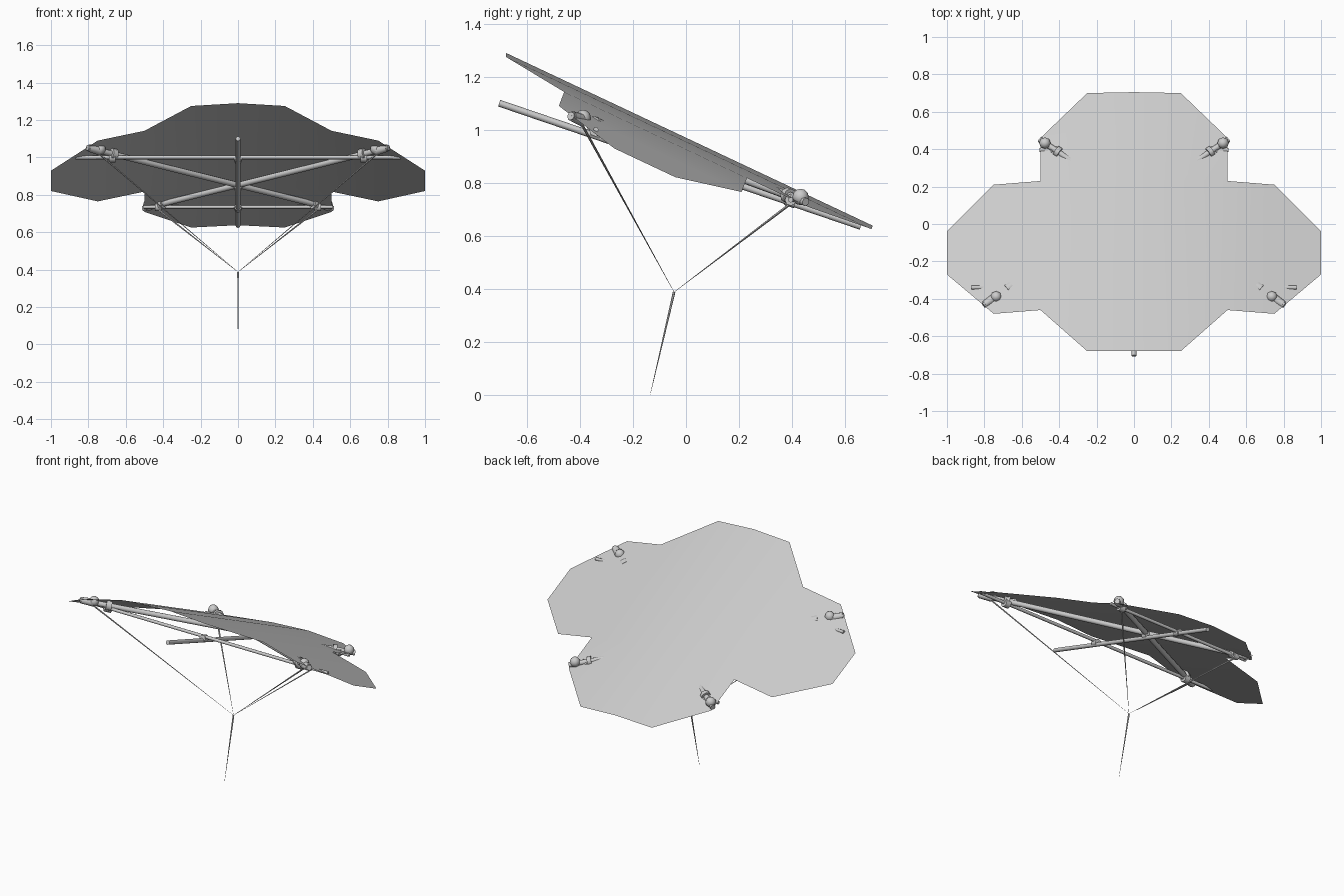
import bpy
import bmesh
from mathutils import Vector

cube = bpy.data.objects.get("Cube")
if cube:
    bpy.data.objects.remove(cube)

grey = bpy.data.materials.new("plain_grey")
grey.use_nodes = True
grey.diffuse_color = (0.6, 0.6, 0.6, 1)
grey.node_tree.nodes["Principled BSDF"].inputs["Base Color"].default_value = grey.diffuse_color


def finish(name, bm, angle):
    mesh = bpy.data.meshes.new(name)
    bm.to_mesh(mesh)
    bm.free()
    mesh.materials.append(grey)
    obj = bpy.data.objects.new(name, mesh)
    bpy.context.collection.objects.link(obj)
    bpy.ops.object.select_all(action="DESELECT")
    obj.select_set(True)
    bpy.context.view_layer.objects.active = obj
    bpy.ops.object.shade_smooth_by_angle(angle=angle)
    return obj


def rod(name, start, end, r1, r2=None, sides=8):
    """Straight or tapered pole between two points."""
    a, b = Vector(start), Vector(end)
    bm = bmesh.new()
    bmesh.ops.create_cone(bm, cap_ends=True, segments=sides, radius1=r1,
                          radius2=r1 if r2 is None else r2, depth=(b - a).length)
    bm.transform((b - a).to_track_quat("Z", "Y").to_matrix().to_4x4())
    bmesh.ops.translate(bm, verts=bm.verts, vec=(a + b) / 2)
    return finish(name, bm, 0.8)


def knot(name, centre, size):
    bm = bmesh.new()
    bmesh.ops.create_uvsphere(bm, u_segments=8, v_segments=6, radius=size)
    bmesh.ops.translate(bm, verts=bm.verts, vec=centre)
    return finish(name, bm, 0.8)


def along(a, b, t):
    return Vector(a).lerp(Vector(b), t)


# Arched sail: (x, sideways droop, front y, back y) for each column
columns = [(0, 0, -.68, .705), (.25, .015, -.68, .70), (.5, .044, -.46, .46),
           (.75, .106, -.48, .21), (1, .168, -.27, -.04)]
STEP = .23
bm = bmesh.new()
grid = {}
for x, droop, front, back in columns:
    for side in (-1, 1):
        rows = (front, STEP, back) if x <= .5 else (front, back)
        if x == 0 and side == 1:
            grid[0, 1] = grid[0, -1]
            continue
        grid[x, side] = [bm.verts.new((side * x, y, 1.29 - .471 * (y + .68) - droop))
                         for y in rows]
for inner, outer in zip(columns, columns[1:]):
    for side in (-1, 1):
        p, q = grid[inner[0], side], grid[outer[0], side]
        for i in range(min(len(p), len(q)) - 1):
            face = [p[i], q[i], q[i + 1], p[i + 1]]
            bm.faces.new(face if side == 1 else face[::-1])
finish("sail", bm, 0.8)

# Long spine pole under the sail
SPINE = ((0, -.705, 1.10), (0, .66, .635))
rod("spine", *SPINE, .013)

# Level cross bars
rod("front_cross_bar", (-.87, -.34, 1.0), (.87, -.34, 1.0), .010)
rod("back_cross_bar", (-.505, .395, .735), (.505, .395, .735), .010)

# Lashings where poles cross the spine
for name, y, z in (("front", -.34, .988), ("middle", .11, .838), ("back", .395, .73)):
    rod(name + "_spine_lashing", (0, y - .018, z + .006), (0, y + .018, z - .006), .021)

BRIDLE = (0, -.045, .387)
for side, word in ((1, "left"), (-1, "right")):
    # Diagonal pole from a front corner to the opposite back corner
    a, b = (side * .805, -.435, 1.052), (-side * .505, .452, .727)
    rod(word + "_diagonal_pole", a, b, .016)

    # Bindings and knots near both pole ends
    rod(word + "_front_tip_sleeve", along(a, b, .005), along(a, b, .05), .020, .025)
    knot(word + "_front_knot", along(a, b, .052) + Vector((0, 0, .010)), .030)
    rod(word + "_front_lashing", along(a, b, .095), along(a, b, .115), .031)
    rod(word + "_back_lashing", along(a, b, .918), along(a, b, .933), .029)
    knot(word + "_back_knot", along(a, b, .978) + Vector((0, 0, .012)), .031)
    rod(word + "_front_bar_binding", (side * .69, -.34, 1.0), (side * .655, -.34, 1.0), .026)
    rod(word + "_back_bar_binding", (side * .445, .395, .735), (side * .41, .395, .735), .022)

    # Bridle lines tapering to the meeting point
    rod(word + "_front_line", along(a, b, .05) - Vector((0, 0, .02)), BRIDLE, .005, .0006, 6)
    rod(word + "_back_line", (side * .44, .41, .732), BRIDLE, .006, .0006, 6)

# Flying line to the ground
rod("flying_line", BRIDLE, (0, -.135, 0), .005, .0006, 6)
